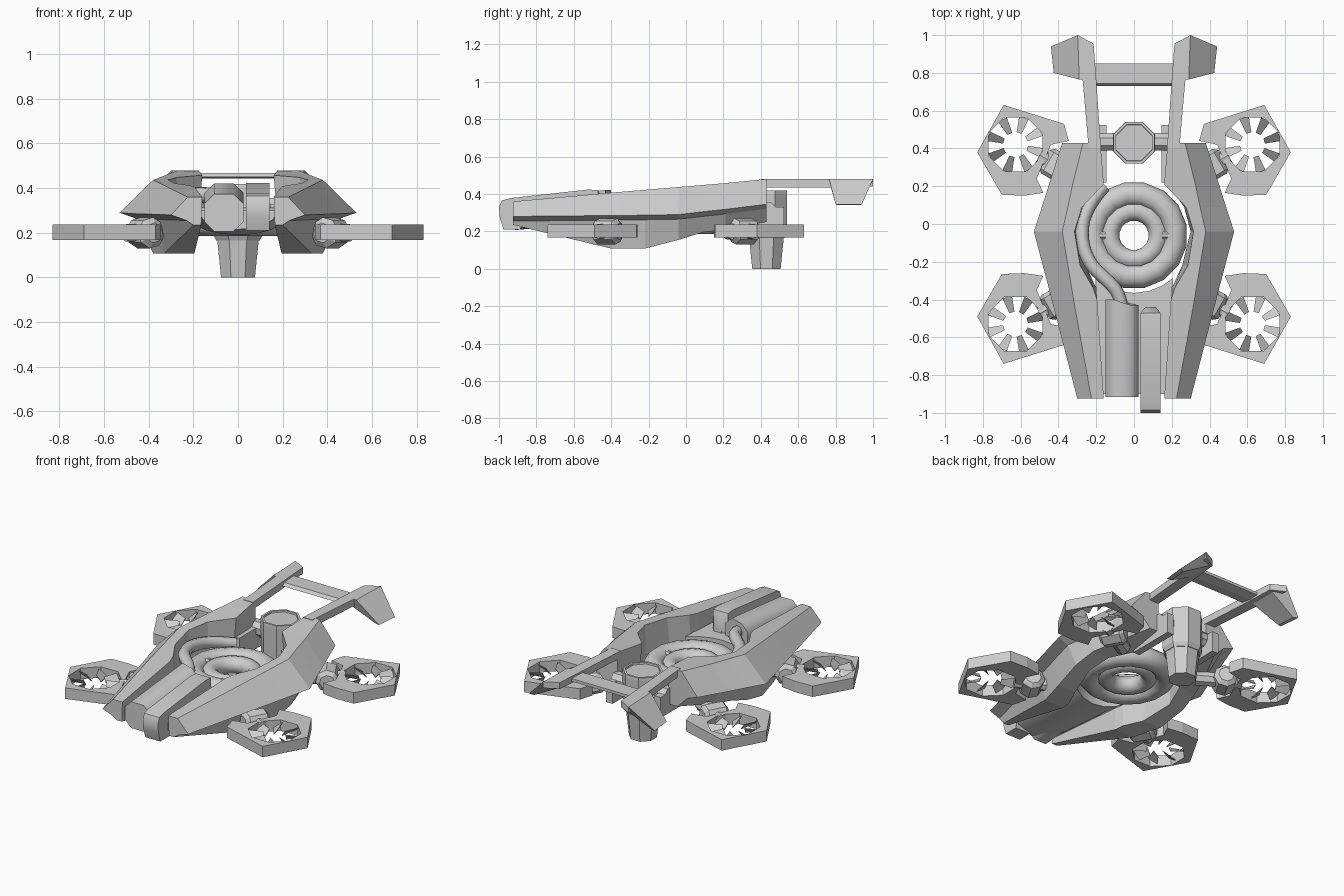
import bpy, bmesh, math
from mathutils import Vector, Matrix

if "Cube" in bpy.data.objects:
    bpy.data.objects.remove(bpy.data.objects["Cube"])

grey = bpy.data.materials.new("plain grey")
grey.diffuse_color = (0.62, 0.62, 0.62, 1)
grey.use_nodes = True
grey.node_tree.nodes["Principled BSDF"].inputs["Base Color"].default_value = grey.diffuse_color


def finish(name, bm, smooth=0):
    bmesh.ops.recalc_face_normals(bm, faces=bm.faces)
    me = bpy.data.meshes.new(name)
    bm.to_mesh(me)
    bm.free()
    me.materials.append(grey)
    ob = bpy.data.objects.new(name, me)
    bpy.context.collection.objects.link(ob)
    if smooth:
        bpy.context.view_layer.objects.active = ob
        ob.select_set(True)
        bpy.ops.object.shade_smooth_by_angle(angle=math.radians(smooth))
        ob.select_set(False)
    return ob


def loft(name, sections, smooth=0, closed=False):
    """Skin a list of equal-length sections."""
    bm = bmesh.new()
    rows = [[bm.verts.new(p) for p in s] for s in sections]
    n = len(rows[0])
    pairs = list(zip(rows, rows[1:])) + ([(rows[-1], rows[0])] if closed else [])
    for a, b in pairs:
        for i in range(n):
            j = (i + 1) % n
            bm.faces.new((a[i], a[j], b[j], b[i]))
    if not closed:
        bm.faces.new(rows[0])
        bm.faces.new(rows[-1])
    return finish(name, bm, smooth)


def box(name, x0, x1, y0, y1, z0, z1):
    return loft(name, [[(x0, y, z0), (x1, y, z0), (x1, y, z1), (x0, y, z1)] for y in (y0, y1)])


def turned(name, profile, origin, axis=(0, 0, 1), sides=8, smooth=0, closed=False):
    """Revolve (radius, height) pairs around an axis."""
    rot = Vector((0, 0, 1)).rotation_difference(Vector(axis)).to_matrix()
    secs = []
    for r, h in profile:
        secs.append([Vector(origin) + rot @ Vector((
            r * math.cos(math.tau * (k + .5) / sides), r * math.sin(math.tau * (k + .5) / sides), h))
            for k in range(sides)])
    return loft(name, secs, smooth, closed)


def mirrored(ob, y=None):
    """Mirror across x = 0, and optionally across the plane y = value."""
    bm = bmesh.new()
    bm.from_mesh(ob.data)

    def dup(m):
        geo = bmesh.ops.duplicate(bm, geom=bm.verts[:] + bm.edges[:] + bm.faces[:])["geom"]
        vs = [v for v in geo if isinstance(v, bmesh.types.BMVert)]
        bmesh.ops.transform(bm, matrix=m, verts=vs)
        bmesh.ops.reverse_faces(bm, faces=[f for f in geo if isinstance(f, bmesh.types.BMFace)])
    dup(Matrix.Diagonal((-1, 1, 1, 1)))
    if y is not None:
        dup(Matrix.Translation((0, 2 * y, 0)) @ Matrix.Diagonal((1, -1, 1, 1)))
    bm.to_mesh(ob.data)
    bm.free()


# side hulls: y, inner x, ridge x, ridge z, rim x, rim z, keel inner x, keel outer x, keel z
stations = [
    (-.925, .16, .225, .36, .30, .28, .165, .20, .235),
    (-.40, .195, .32, .407, .436, .285, .195, .33, .108),
    (-.34, .215, .33, .412, .451, .285, .20, .345, .108),
    (-.22, .285, .35, .422, .483, .287, .255, .38, .108),
    (-.04, .315, .38, .437, .53, .29, .30, .40, .155),
    (.09, .275, .35, .448, .488, .305, .265, .38, .195),
    (.21, .16, .325, .458, .450, .318, .18, .34, .21),
    (.43, .178, .27, .48, .38, .345, .18, .24, .25)]
hull = loft("side_hulls", [
    [(xb, y, zk), (xk, y, zk), (xr - .07, y, zr - .025), (xr, y, zr), (xd, y, zd), (xi, y, zd)]
    for y, xi, xd, zd, xr, zr, xb, xk, zk in stations])
mirrored(hull)

# tail booms with slanted ends, end fins and crossbar
boom = loft("tail_booms", [
    [(a, ya, z), (b, yb, z), (b, yb, .48), (a, ya, .48)]
    for a, ya, b, yb, z in ((.175, .40, .24, .40, .435), (.20, .765, .272, .765, .435),
                            (.214, .955, .30, 1.0, .44))])
mirrored(boom)
fin = loft("tail_fins", [
    [(.235, .765, .48), (.29, .765, .48), (.425, .80, .345), (.40, .81, .34), (.235, .775, .435)],
    [(.235, .965, .48), (.298, 1.0, .48), (.44, .94, .345), (.41, .93, .34), (.235, .95, .435)]])
mirrored(fin)
loft("tail_crossbar", [
    [(x, .73, .45), (x, .745, .468), (x, .85, .468), (x, .85, .45), (x, .79, .443)]
    for x in (-.21, .21)])

# central double ring
for name, big, small in (("outer_ring", .22, .064), ("inner_ring", .13, .052)):
    turned(name, [(big + small * math.cos(math.tau * k / 12), small * math.sin(math.tau * k / 12))
                  for k in range(12)], (0, -.06, .25), sides=16, smooth=50, closed=True)
ring_pin = turned("ring_pins", [(.02, 0), (.02, .04)], (.15, -.06, .285), (1, 0, 0))
mirrored(ring_pin)

# rounded belly under the nose, hollowed at the back to follow the ring
belly = []
for k in range(9):
    a = math.pi * k / 8
    x, zb = -math.cos(a), .265 - .075 * math.sin(a)
    back = -.06 - math.sqrt(.305 ** 2 - (.205 * x) ** 2)
    belly.append([(.172 * x, -.90, zb + .025), (.205 * x, back, zb), (.205 * x, back, .30), (.172 * x, -.90, .30)])
loft("nose_belly", belly, smooth=40)

# faceted barrel housing in the left of the nose
rx, rz, c = .087, .083, .5
outline = [(1, c), (c, 1), (-c, 1), (-1, c), (-1, -c), (-c, -1), (c, -1), (1, -c)]
loft("barrel_housing", [[(-.063 + rx * a, y + .03 * (a < 0) * (y > -.6), z + rz * b) for a, b in outline]
                        for y, z in ((-.915, .29), (-.43, .338))], smooth=50)

# curved intake arm on the right of the nose, with chamfered back corners
spine = [(-.44, .36), (-.47, .42), (-.52, .424), (-.94, .378), (-.985, .365),
         (-1.0, .33), (-.995, .27), (-.975, .21), (-.885, .21), (-.87, .28), (-.44, .29)]
loft("intake_arm", [[(x, min(y, lim), z) for y, z in spine]
                    for x, lim in ((.035, -.47), (.06, -.44), (.115, -.44), (.14, -.47))], smooth=35)

# feed hose following the left wall into the housing
curve = bpy.data.curves.new("hose_path", "CURVE")
curve.dimensions = "3D"
curve.bevel_depth = .036
curve.bevel_resolution = 2
curve.resolution_u = 5
pts = [(-.16, .20, .30), (-.25, .10, .33), (-.285, -.06, .355), (-.24, -.21, .37),
       (-.14, -.30, .37), (-.075, -.37, .36), (-.06, -.46, .35)]
sp = curve.splines.new("NURBS")
sp.points.add(len(pts) - 1)
for p, co in zip(sp.points, pts):
    p.co = (*co, 1)
sp.use_endpoint_u = True
sp.order_u = 3
curve.materials.append(grey)
bpy.context.collection.objects.link(bpy.data.objects.new("feed_hose", curve))

# rear pod with tapered foot and side struts
turned("rear_pod", [(.105, .165), (.118, .19), (.12, .40), (.118, .418), (.104, .418), (.102, .408)], (0, .43, 0))
turned("pod_foot", [(.082, 0), (.102, .18)], (0, .43, 0))
turned("pod_strut", [(.05, -.19), (.05, .19)], (0, .435, .31), (1, 0, 0))
bracket = box("pod_brackets", .145, .19, .22, .525, .20, .33)
mirrored(bracket)

# rotor ducts: notched outline walls around an octagonal opening
outer = [(.69, .63), (.83, .38), (.70, .155), (.58, .15), (.48, .165), (.515, .24), (.44, .42), (.345, .44), (.37, .53)]
hub = Vector((.627, .42))
angles = [math.tau * k / 16 for k in range(16)]
angles = sorted(angles + [math.atan2(p[1] - hub.y, p[0] - hub.x) % math.tau + 1e-4 for p in outer])


def ray_length(polygon, a):
    """Distance from the rotor centre to an outline."""
    d = Vector((math.cos(a), math.sin(a)))
    best = 9
    for p, q in zip(polygon, polygon[1:] + polygon[:1]):
        p, q = Vector(p) - hub, Vector(q) - hub
        e = q - p
        det = d.cross(e)
        if abs(det) > 1e-9:
            t, s = p.cross(e) / det, p.cross(d) / det
            if t > 0 and -1e-6 <= s <= 1 + 1e-6:
                best = min(best, t)
    return best


octagon = [hub + .155 * Vector((math.cos(math.tau * (k + .5) / 8), math.sin(math.tau * (k + .5) / 8)))
           for k in range(8)]
secs = []
for a in angles:
    d = Vector((math.cos(a), math.sin(a)))
    i, o = hub + d * ray_length(octagon, a), hub + d * ray_length(outer, a)
    secs.append([(i.x, i.y, .168), (o.x, o.y, .168), (o.x, o.y, .237), (i.x, i.y, .237)])
duct = loft("rotor_ducts", secs, closed=True)
mirrored(duct, y=-.055)

# pitched blades reaching inward from each duct
up = Vector((0, 0, 1))
for k in range(8):
    a = math.tau * k / 8 + .3
    d, t = Vector((math.cos(a), math.sin(a), 0)), Vector((-math.sin(a), math.cos(a), 0))
    o = Vector((hub.x, hub.y, .2))
    blade = loft("rotor_blade_set_%d" % (k + 1), [
        [o + d * r + t * s * w + up * (s * .018 + h) for s, h in ((-1, 0), (1, 0), (1, .006), (-1, .006))]
        for r, w in ((.065, .014), (.15, .026))])
    mirrored(blade, y=-.055)

# hinge drums and arms joining the ducts to the hulls
arm_dir = Vector((.86, .5, 0))
tangent = Vector((-.5, .86, 0))
drum = turned("hinge_drums", [(.045, -.075), (.07, -.055), (.07, .055), (.045, .075)], (.415, .31, .2), tangent)
mirrored(drum, y=-.055)
arm = turned("hinge_arms", [(.045, -.17), (.04, .10)], (.415, .31, .2), arm_dir)
mirrored(arm, y=-.055)
